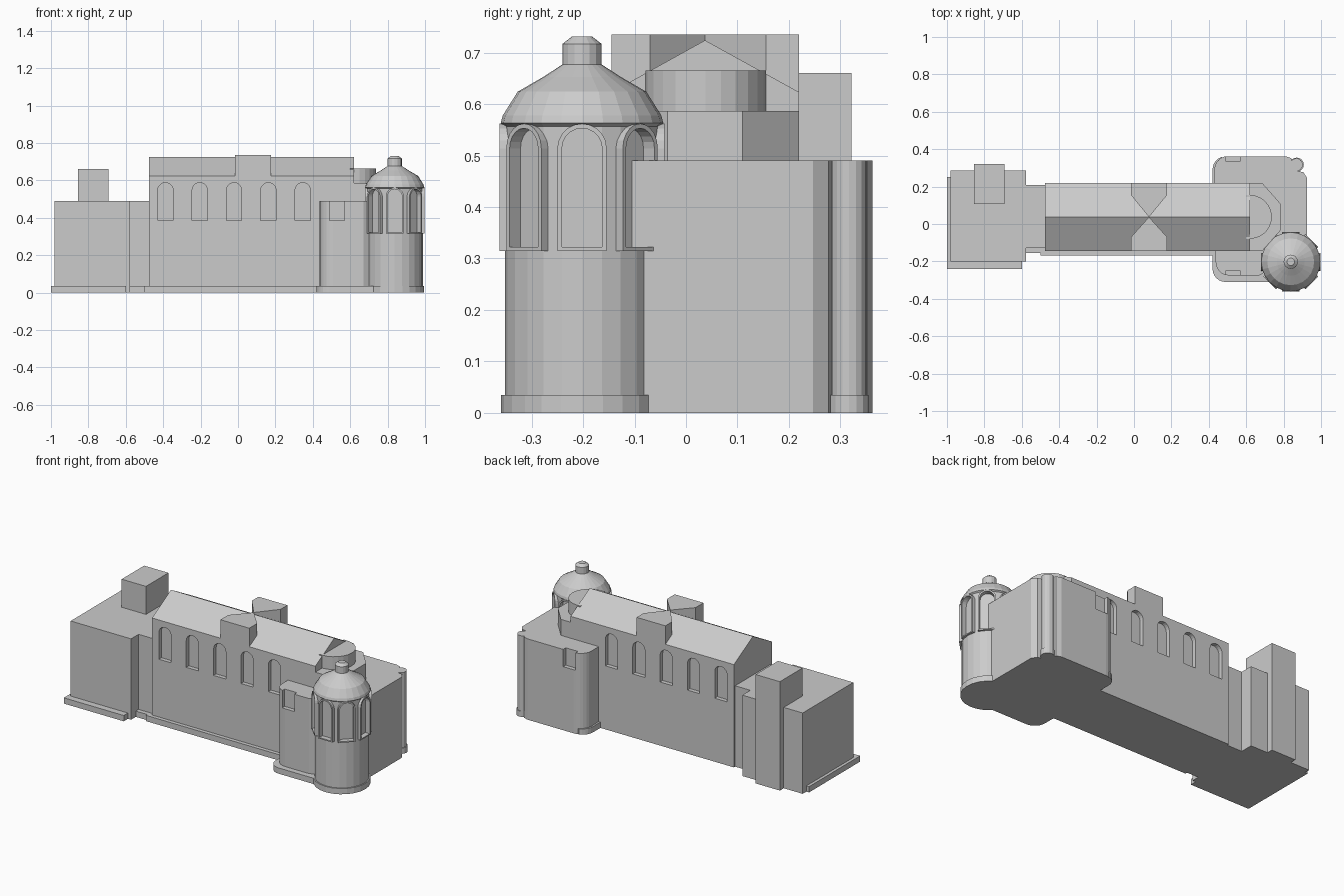
import bpy
import bmesh
from math import cos, sin, pi
from mathutils import Vector, Matrix

old = bpy.data.objects.get("Cube")
if old:
    bpy.data.objects.remove(old)

stone = bpy.data.materials.new("grey_stone")
stone.use_nodes = True
GREY = (0.6, 0.6, 0.6, 1)
stone.diffuse_color = GREY
stone.node_tree.nodes["Principled BSDF"].inputs["Base Color"].default_value = GREY


def finish(name, bm):
    bmesh.ops.recalc_face_normals(bm, faces=bm.faces)
    mesh = bpy.data.meshes.new(name)
    bm.to_mesh(mesh)
    bm.free()
    mesh.materials.append(stone)
    obj = bpy.data.objects.new(name, mesh)
    bpy.context.scene.collection.objects.link(obj)
    return obj


def solid(name, loop, vec):
    """Extrude a closed 3D outline along a vector."""
    bm = bmesh.new()
    face = bm.faces.new([bm.verts.new(p) for p in loop])
    ext = bmesh.ops.extrude_face_region(bm, geom=[face], use_keep_orig=True)
    moved = [g for g in ext["geom"] if isinstance(g, bmesh.types.BMVert)]
    bmesh.ops.translate(bm, verts=moved, vec=vec)
    return finish(name, bm)


def slab(name, plan, z0, z1):
    return solid(name, [(x, y, z0) for x, y in plan], (0, 0, z1 - z0))


def box(name, x0, x1, y0, y1, z0, z1):
    return slab(name, [(x0, y0), (x1, y0), (x1, y1), (x0, y1)], z0, z1)


def arc(cx, cy, r, a0, a1, n):
    steps = [(a0 + (a1 - a0) * i / n) * pi / 180 for i in range(n + 1)]
    return [(cx + r * cos(a), cy + r * sin(a)) for a in steps]


def arch(w, z0, z1):
    """Round-headed outline as (across, height) pairs."""
    return [(-w / 2, z0), (w / 2, z0)] + arc(0, z1 - w / 2, w / 2, 0, 180, 10)


def lathe(name, cx, cy, profile, sides):
    bm = bmesh.new()
    rings = []
    for r, z in profile:
        ring = arc(cx, cy, r, 0, 360, sides)[:-1]
        rings.append([bm.verts.new((x, y, z)) for x, y in ring])
    for a, b in zip(rings, rings[1:]):
        for i in range(sides):
            j = (i + 1) % sides
            bm.faces.new((a[i], a[j], b[j], b[i]))
    bm.faces.new(rings[0])
    bm.faces.new(rings[-1])
    return finish(name, bm)


def cut(target, cutters):
    for c in cutters:
        c.hide_render = True
        mod = target.modifiers.new("niche", "BOOLEAN")
        mod.operation = "DIFFERENCE"
        mod.solver = "EXACT"
        mod.object = c
    graph = bpy.context.evaluated_depsgraph_get()
    mesh = bpy.data.meshes.new_from_object(target.evaluated_get(graph))
    target.modifiers.clear()
    target.data = mesh
    for c in cutters:
        bpy.data.objects.remove(c)


# Nave with gabled roof
SOUTH, NORTH, RIDGE = -0.145, 0.22, 0.037
gable = [(SOUTH, 0), (NORTH, 0), (NORTH, 0.623), (RIDGE, 0.724), (SOUTH, 0.623)]
nave = solid("nave", [(-0.475, y, z) for y, z in gable], (1.095, 0, 0))

# Arched window niches on both long walls
DEPTH = 0.025
niches = []
for i in range(5):
    cx = -0.388 + i * 0.1835
    for wall, inward in ((SOUTH, 1), (NORTH, -1)):
        outline = [(cx + u, wall - inward * 0.05, z) for u, z in arch(0.082, 0.385, 0.588)]
        niches.append(solid("niche_cutter", outline, (0, inward * (0.05 + DEPTH), 0)))
cut(nave, niches)

# Flat-topped dormers that narrow towards the ridge
for label, y0, y1 in (("south", SOUTH, -0.07), ("north", NORTH, 0.155)):
    plan = [(-0.016, y0), (0.177, y0), (0.177, y1), (0.08, RIDGE), (-0.016, y1)]
    slab(label + "_dormer", plan, 0.6, 0.735)

# West block, bell tower and link to the nave
box("west_block", -0.982, -0.577, -0.2, 0.285, 0, 0.49)
box("bell_tower", -0.855, -0.692, 0.107, 0.322, 0, 0.66)
box("west_link", -0.58, -0.47, -0.128, 0.208, 0, 0.49)
box("west_plinth", -1, -0.598, -0.24, 0.25, 0, 0.035)
box("link_plinth", -0.58, -0.47, -0.155, 0, 0, 0.035)
box("nave_plinth", -0.5, 0.45, -0.168, 0, 0, 0.035)

# East block with rounded western corners and a notched north-east corner
plan = arc(0.507, -0.205, 0.07, 180, 270, 6)
plan += [(0.67, -0.275), (0.8, -0.2), (0.925, -0.15), (0.925, 0.247)]
plan += [(0.905, 0.277), (0.86, 0.285), (0.84, 0.352), (0.81, 0.362)]
plan += arc(0.5, 0.292, 0.07, 90, 180, 6)
east_block = slab("east_block", plan, 0, 0.49)
cut(east_block, [
    box("notch_cutter", 0.488, 0.57, -0.35, -0.25, 0.385, 0.55),
    box("notch_cutter", 0.488, 0.57, 0.337, 0.45, 0.385, 0.55),
])
south_plan = [(0.42, -0.1)] + arc(0.49, -0.24, 0.07, 180, 270, 6) + [(0.8, -0.31), (0.8, -0.1)]
slab("south_transept_plinth", south_plan, 0, 0.035)
north_plan = [(0.5, 0.2), (0.5, 0.35)] + arc(0.49, 0.292, 0.07, 110, 180, 5) + [(0.42, 0.2)]
slab("north_transept_plinth", north_plan, 0, 0.035)

# Round shaft in the notched corner
lathe("corner_shaft", 0.868, 0.317, [(0.034, 0), (0.034, 0.49)], 16)
lathe("corner_shaft_base", 0.87, 0.317, [(0.038, 0), (0.038, 0.035)], 16)

# Apse: chamfered tier and half-round drum
tier = [(0.6, SOUTH), (0.685, SOUTH), (0.782, -0.036), (0.782, 0.11), (0.685, NORTH), (0.6, NORTH)]
slab("apse_tier", tier, 0.48, 0.587)
slab("apse_drum", arc(0.62, 0.038, 0.117, -90, 90, 12) + [(0.6, 0.155), (0.6, -0.079)], 0.58, 0.665)

# Domed corner tower
TX, TY = 0.838, -0.202
tower = lathe("domed_tower_body", TX, TY, [(0.15, 0), (0.15, 0.56)], 24)
lathe("domed_tower_plinth", TX, TY, [(0.157, 0), (0.157, 0.035)], 24)
dome = [(0.145, 0.553), (0.158, 0.563), (0.154, 0.578), (0.125, 0.624), (0.075, 0.653), (0.038, 0.677)]
lathe("dome", TX, TY, dome, 24)
lathe("lantern", TX, TY, [(0.038, 0.67), (0.038, 0.717), (0.02, 0.731)], 16)


def arch_frame(name, place, outer, inner, d0, d1):
    """Ring between two arch outlines, from depth d0 to d1."""
    bm = bmesh.new()
    rows = [[bm.verts.new(place @ Vector((d, u, z))) for u, z in loop]
            for loop, d in ((outer, d0), (outer, d1), (inner, d1), (inner, d0))]
    n = len(outer)
    for a, b in zip(rows, rows[1:] + rows[:1]):
        for i in range(n):
            j = (i + 1) % n
            bm.faces.new((a[i], a[j], b[j], b[i]))
    return finish(name, bm)


# Ring of framed arched openings around the tower
outer, inner = arch(0.096, 0.315, 0.562), arch(0.078, 0.322, 0.553)
cutters = []
for k in range(8):
    place = Matrix.Translation((TX, TY, 0)) @ Matrix.Rotation(k * pi / 4, 4, "Z")
    arch_frame("tower_arch_frame", place, outer, inner, 0.128, 0.16)
    turn = place.to_3x3()
    loop = [place @ Vector((0.13, u, z)) for u, z in inner]
    cutters.append(solid("opening_cutter", loop, turn @ Vector((0.06, 0, 0))))
cut(tower, cutters)
